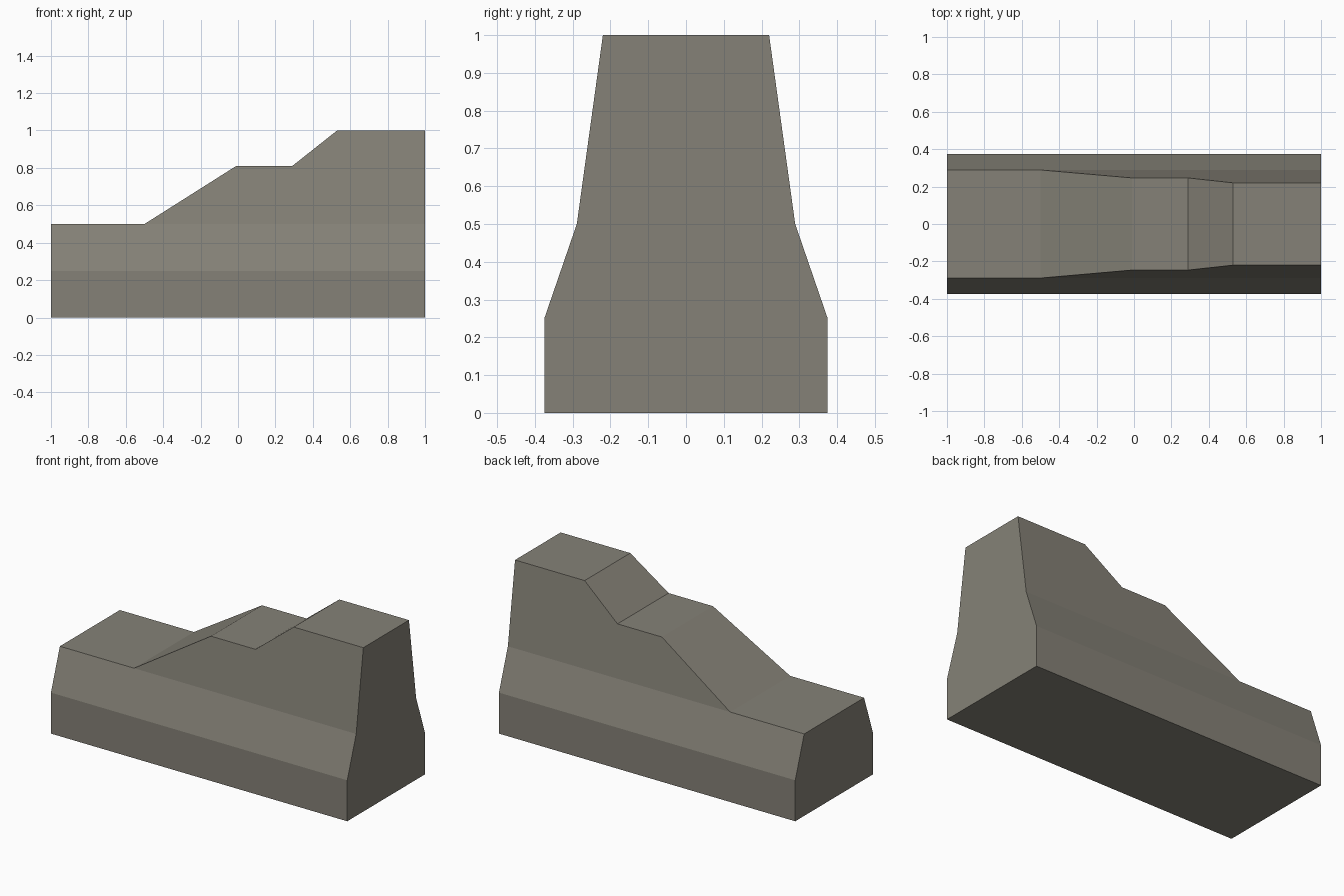
import bpy, bmesh

if "Cube" in bpy.data.objects:
    bpy.data.objects.remove(bpy.data.objects["Cube"])

# Stepped top profile (x, z) and side taper (half width, z)
top = [(-1, 0.5), (-0.5, 0.5), (-0.01, 0.81), (0.29, 0.81), (0.53, 1.0), (1, 1.0)]
taper = [(0.375, 0.0), (0.375, 0.25), (0.289, 0.5), (0.22, 1.0)]


def half_width(z):
    for (w0, z0), (w1, z1) in zip(taper, taper[1:]):
        if z <= z1:
            return w0 + (w1 - w0) * (z - z0) / (z1 - z0)
    return taper[-1][0]


bm = bmesh.new()
cache = {}


def vert(x, side, z):
    key = (x, side, z)
    if key not in cache:
        cache[key] = bm.verts.new((x, side * half_width(z), z))
    return cache[key]


def face(points):
    bm.faces.new([vert(*p) for p in points])


# Sides: upright skirt, sloped band, and steep stepped upper wall
for s in (-1, 1):
    for z0, z1 in ((0, 0.25), (0.25, 0.5)):
        low = [(-1, s, z0), (1, s, z0), (1, s, z1)]
        mid = [(-0.5, s, z1)] if z1 == 0.5 else []
        face(low + mid + [(-1, s, z1)])
    face([(x, s, z) for x, z in top[1:]] + [(1, s, 0.5)])

# Stepped top
for (x0, z0), (x1, z1) in zip(top, top[1:]):
    face([(x0, -1, z0), (x1, -1, z1), (x1, 1, z1), (x0, 1, z0)])

# End walls and bottom
for x, levels in ((-1, (0, 0.25, 0.5)), (1, (0, 0.25, 0.5, 1.0))):
    face([(x, -1, z) for z in levels] + [(x, 1, z) for z in reversed(levels)])
face([(-1, -1, 0), (1, -1, 0), (1, 1, 0), (-1, 1, 0)])

bmesh.ops.recalc_face_normals(bm, faces=bm.faces)
mesh = bpy.data.meshes.new("stepped_barrier")
bm.to_mesh(mesh)
bm.free()

# Concrete colour
mat = bpy.data.materials.new("concrete grey")
mat.diffuse_color = (0.235, 0.222, 0.185, 1)
mat.use_nodes = True
mat.node_tree.nodes["Principled BSDF"].inputs["Base Color"].default_value = mat.diffuse_color
mesh.materials.append(mat)
bpy.context.collection.objects.link(bpy.data.objects.new("stepped_barrier", mesh))
